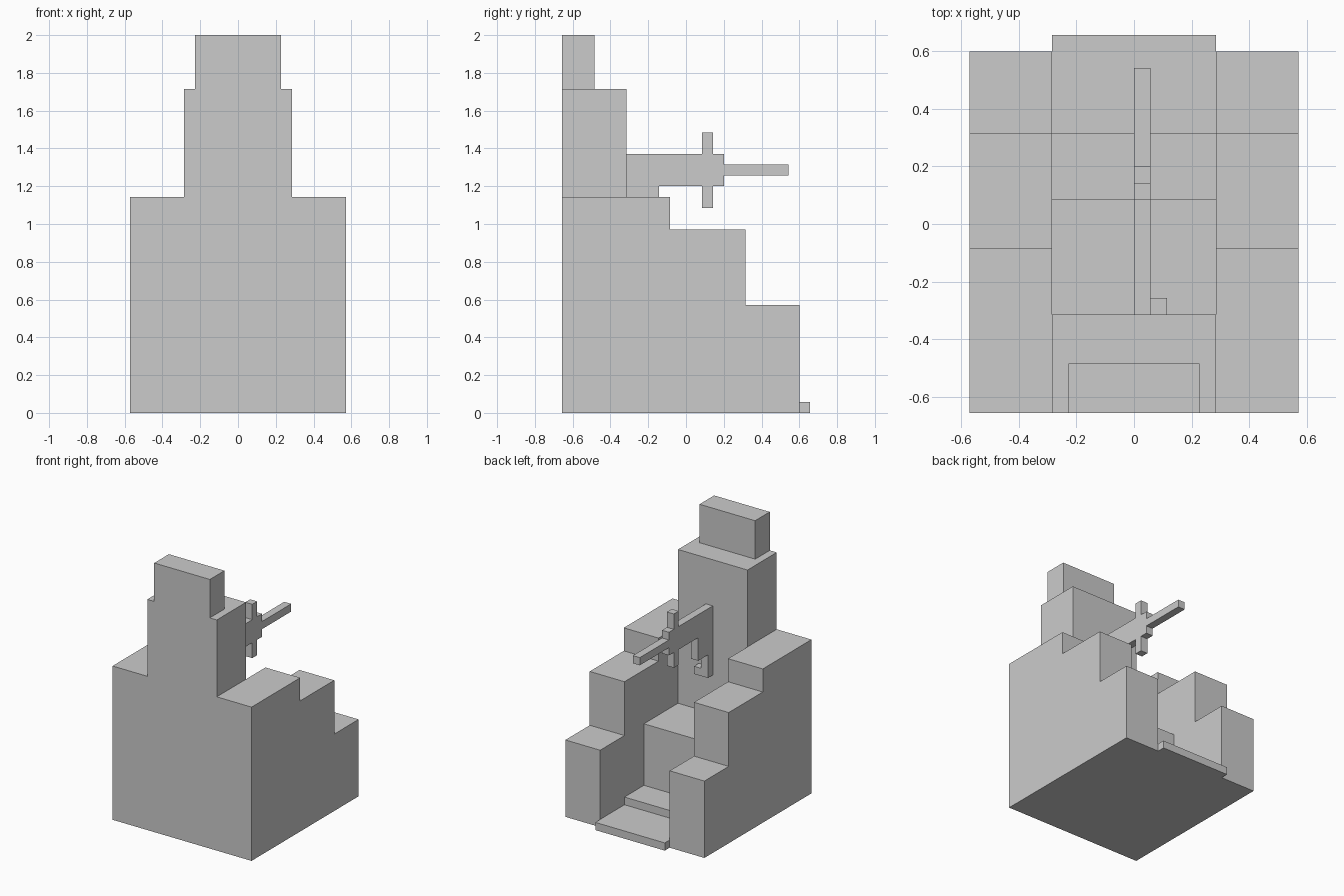
import bpy
import bmesh

if "Cube" in bpy.data.objects:
    bpy.data.objects.remove(bpy.data.objects["Cube"])

U = 2 / 35  # one block of the grid the model is built on


def extrude_profile(name, profile, x0, x1):
    """Extrude a (y, z) outline, given in blocks, from x0 to x1."""
    bm = bmesh.new()
    face = bm.faces.new([bm.verts.new((x0 * U, y * U, z * U)) for y, z in profile])
    out = bmesh.ops.extrude_face_region(bm, geom=[face])
    verts = [g for g in out["geom"] if isinstance(g, bmesh.types.BMVert)]
    bmesh.ops.translate(bm, verts=verts, vec=((x1 - x0) * U, 0, 0))
    bmesh.ops.recalc_face_normals(bm, faces=bm.faces)
    mesh = bpy.data.meshes.new(name)
    bm.to_mesh(mesh)
    bm.free()
    obj = bpy.data.objects.new(name, mesh)
    bpy.context.collection.objects.link(obj)
    return obj


def box(name, x0, x1, y0, y1, z0, z1):
    return extrude_profile(name, [(y0, z0), (y1, z0), (y1, z1), (y0, z1)], x0, x1)


# Steps, seat and backrest in one stepped outline
extrude_profile("seat_and_backrest", [
    (-11.5, 0), (11.5, 0), (11.5, 1), (5.5, 1), (5.5, 2), (1.5, 2),
    (1.5, 10), (-5.5, 10), (-5.5, 30), (-11.5, 30)], -5, 5)

# Block on top of the backrest
box("headrest", -4, 4, -11.5, -8.5, 30, 35)

# Stepped side blocks, mirrored
side = extrude_profile("stepped_armrests", [
    (-11.5, 0), (10.5, 0), (10.5, 10), (5.5, 10), (5.5, 17),
    (-1.5, 17), (-1.5, 20), (-11.5, 20)], 5, 10)
side.modifiers.new("mirror", 'MIRROR').use_axis[0] = True

# Thin bar with crosspiece and pointed end, hung from the backrest
extrude_profile("bar_with_crosspiece", [
    (-5.5, 15), (-4.5, 15), (-4.5, 18), (-2.5, 18), (-2.5, 21), (1.5, 21),
    (1.5, 19), (2.5, 19), (2.5, 21), (3.5, 21), (3.5, 22), (9.5, 22),
    (9.5, 23), (3.5, 23), (3.5, 24), (2.5, 24), (2.5, 26), (1.5, 26),
    (1.5, 24), (-5.5, 24)], 0, 1)

# Small stub beside the foot of the bar
box("bar_stub", 1, 2, -5.5, -4.5, 15, 16)
